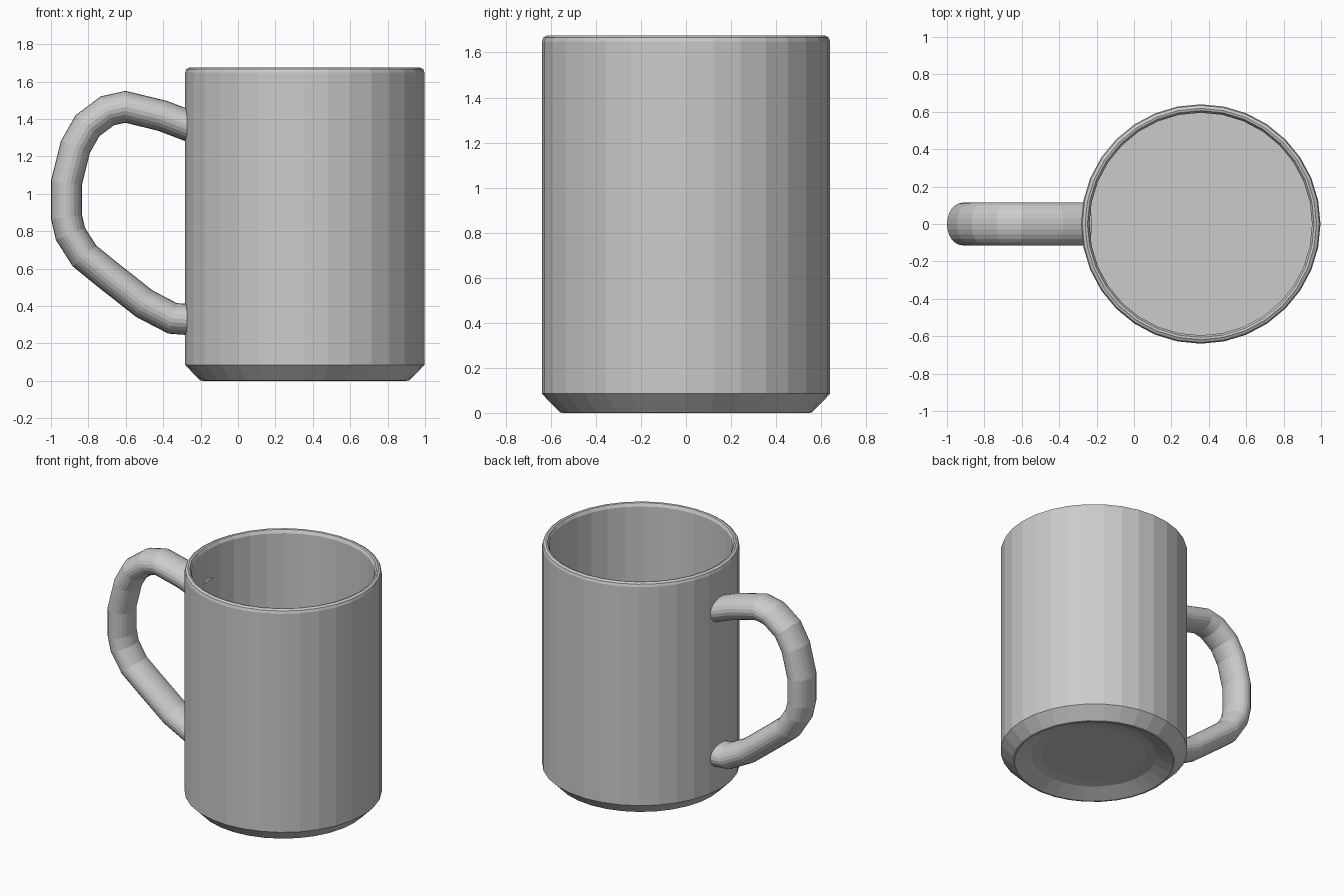
import bpy, bmesh, math
from mathutils import Vector

if "Cube" in bpy.data.objects:
    bpy.data.objects.remove(bpy.data.objects["Cube"])

CX = 0.357          # centre of the cup
SIDES = 32


def make_object(name, bm):
    bmesh.ops.recalc_face_normals(bm, faces=bm.faces)
    mesh = bpy.data.meshes.new(name)
    bm.to_mesh(mesh)
    bm.free()
    obj = bpy.data.objects.new(name, mesh)
    bpy.context.collection.objects.link(obj)
    return obj


def skin(bm, rings):
    """Join equal rings of points with quads and cap both ends."""
    loops = [[bm.verts.new(p) for p in ring] for ring in rings]
    n = len(loops[0])
    for a, b in zip(loops, loops[1:]):
        for i in range(n):
            j = (i + 1) % n
            bm.faces.new((a[i], a[j], b[j], b[i]))
    bm.faces.new(loops[0])
    bm.faces.new(loops[-1])


# Cup body: hollow foot, chamfer, straight wall, rounded rim, inner wall and floor
profile = [(0.36, 0.06), (0.43, 0.05), (0.545, 0.0), (0.56, 0.003),
           (0.64, 0.085), (0.64, 0.315), (0.64, 1.648), (0.634, 1.666),
           (0.618, 1.675), (0.606, 1.672), (0.595, 1.65), (0.595, 0.315)]
bm = bmesh.new()
skin(bm, [[(CX + r * math.cos(2 * math.pi * i / SIDES),
            r * math.sin(2 * math.pi * i / SIDES), z) for i in range(SIDES)]
          for r, z in profile])
make_object("cup_body", bm)

# Handle: oval section swept along a bent path with mitred corners
path = [(-.255, 1.36), (-.404, 1.417), (-.602, 1.465), (-.698, 1.444),
        (-.805, 1.364), (-.869, 1.251), (-.917, 1.06), (-.917, .877),
        (-.896, .786), (-.821, .668), (-.703, .572), (-.5, .412),
        (-.35, .334), (-.255, .327)]
pts = [Vector((x, 0, z)) for x, z in path]
HALF_THICK, HALF_WIDE, SECTION = 0.083, 0.114, 24
rings = []
for k, p in enumerate(pts):
    before = (p - pts[max(k - 1, 0)]).normalized()
    after = (pts[min(k + 1, len(pts) - 1)] - p).normalized()
    tangent = (before + after).normalized()
    mitre = 1 / tangent.dot(after if after.length else before)
    side = Vector((-tangent.z, 0, tangent.x))
    rings.append([p + side * HALF_THICK * mitre * math.cos(a)
                  + Vector((0, HALF_WIDE * math.sin(a), 0))
                  for a in (2 * math.pi * i / SECTION for i in range(SECTION))])
bm = bmesh.new()
skin(bm, rings)
make_object("handle", bm)
